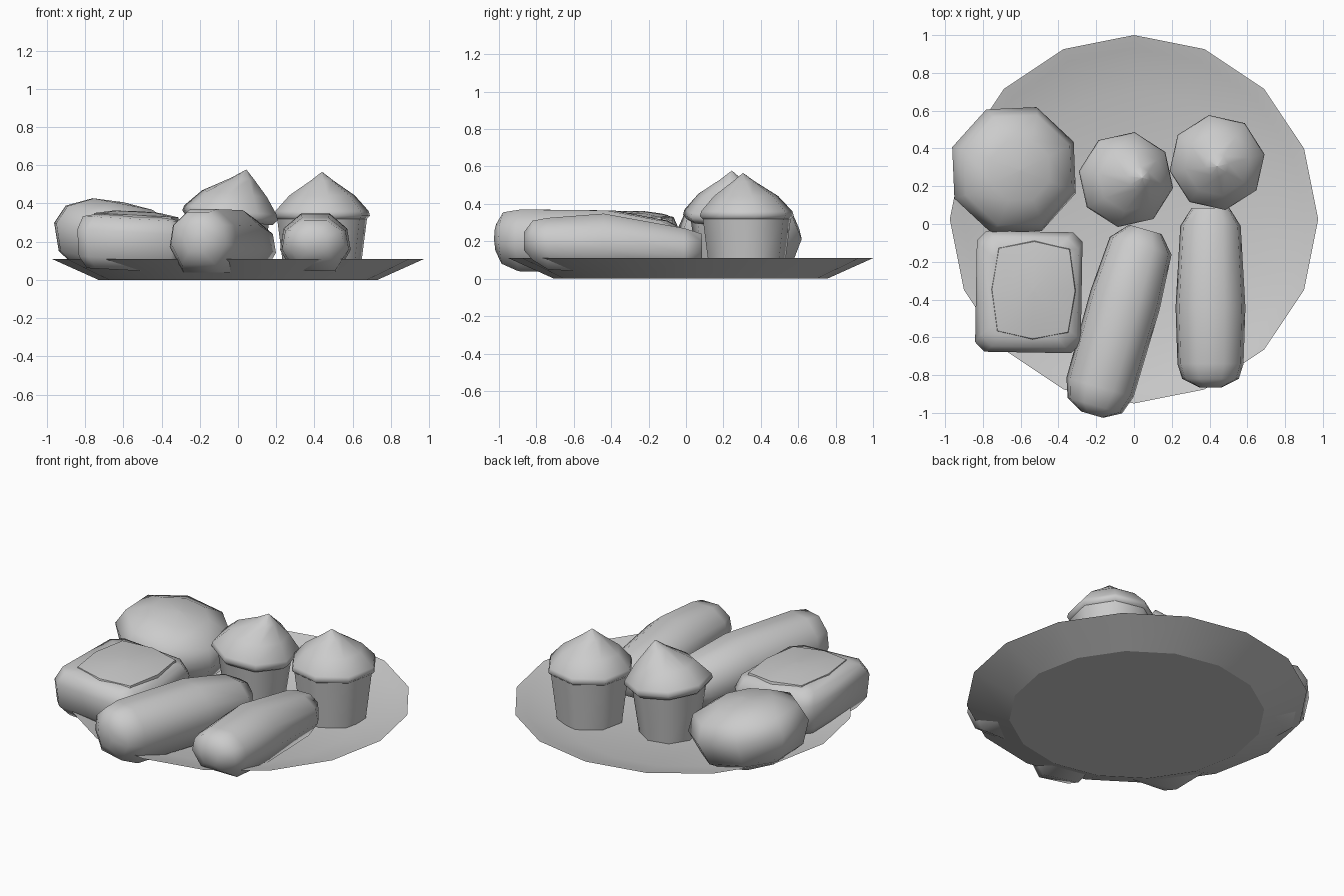
import bpy, bmesh, math
from mathutils import Vector, Matrix

cube = bpy.data.objects.get("Cube")
if cube:
    bpy.data.objects.remove(cube, do_unlink=True)


def material(name, grey):
    m = bpy.data.materials.new(name)
    m.use_nodes = True
    colour = (grey, grey, grey, 1)
    m.diffuse_color = colour
    m.node_tree.nodes["Principled BSDF"].inputs["Base Color"].default_value = colour
    return m


GREY = material("light grey", 0.6)


def ring(sides, rx, ry, centre, turn=0.0):
    """Horizontal polygon of points around a centre."""
    return [Vector(centre) + Vector((rx * math.cos(a), ry * math.sin(a), 0))
            for a in (turn + i * math.tau / sides for i in range(sides))]


def loft(name, rings, matrix=Matrix(), angle=60):
    """Skin a stack of equal rings, close both ends and shade smooth."""
    bm = bmesh.new()
    loops = [[bm.verts.new(matrix @ p) for p in r] for r in rings]
    n = len(loops[0])
    for low, high in zip(loops, loops[1:]):
        for i in range(n):
            j = (i + 1) % n
            bm.faces.new((low[i], low[j], high[j], high[i]))
    bm.faces.new(loops[0][::-1])
    bm.faces.new(loops[-1])
    bmesh.ops.remove_doubles(bm, verts=bm.verts, dist=0.0005)
    bmesh.ops.recalc_face_normals(bm, faces=bm.faces)
    mesh = bpy.data.meshes.new(name)
    bm.to_mesh(mesh)
    bm.free()
    mesh.materials.append(GREY)
    ob = bpy.data.objects.new(name, mesh)
    bpy.context.collection.objects.link(ob)
    bpy.ops.object.select_all(action="DESELECT")
    ob.select_set(True)
    bpy.context.view_layer.objects.active = ob
    bpy.ops.object.shade_smooth_by_angle(angle=math.radians(angle))
    return ob


def place(x, y, z, turn=0, tilt_x=0, tilt_y=0):
    return (Matrix.Translation((x, y, z)) @ Matrix.Rotation(math.radians(turn), 4, "Z")
            @ Matrix.Rotation(math.radians(tilt_x), 4, "X")
            @ Matrix.Rotation(math.radians(tilt_y), 4, "Y"))


# Shallow plate with a sloping rim
plate_profile = [(0.73, 0), (0.975, 0.11), (0.905, 0.092), (0.68, 0.02)]
loft("plate", [ring(16, r, r, (0, 0.025, z), math.pi / 2) for r, z in plate_profile], angle=20)

# Round bun, leaning toward the middle
bun_profile = [(0.2, -0.2), (0.3, -0.14), (0.355, 0.0), (0.31, 0.1), (0.17, 0.165), (0.001, 0.175)]
loft("round_bun", [ring(8, r, r, (0, 0, z), math.radians(25)) for r, z in bun_profile],
     place(-0.635, 0.285, 0.235, tilt_y=11))


# Square pastry with a domed filling
def square(half_x, half_y, z, corner):
    cx, cy = half_x - corner, half_y - corner
    pts = [(half_x, cy), (cx, half_y), (-cx, half_y), (-half_x, cy)]
    return [Vector((x, y, z)) for x, y in pts + [(-x, -y) for x, y in pts]]


pastry_at = place(-0.56, -0.36, 0.19, turn=-1, tilt_y=3)
pastry_rings = [(0.22, 0.26, -0.14, 0.05), (0.265, 0.305, -0.08, 0.05), (0.28, 0.32, 0.06, 0.05),
                (0.255, 0.29, 0.13, 0.06), (0.19, 0.23, 0.145, 0.05)]
loft("square_pastry", [square(*r) for r in pastry_rings], pastry_at)
filling = [ring(8, s, s * 1.17, (0.02, 0.01, z), math.pi / 4) for s, z in
           [(0.23, 0.11), (0.22, 0.15), (0.12, 0.168), (0.001, 0.172)]]
for r in filling:
    for i in range(0, 8, 2):          # push the corners out to make a bulging square
        r[i].x = 0.02 + (r[i].x - 0.02) * 1.2
        r[i].y = 0.01 + (r[i].y - 0.01) * 1.2
loft("pastry_filling", filling, pastry_at)


# Long loaves, lofted from front to back
def loaf(name, stations, matrix):
    section = [(-0.6, 0), (-1, 0.4), (-0.9, 0.75), (-0.4, 1), (0.4, 1), (0.9, 0.75), (1, 0.4), (0.6, 0)]
    rings = [[Vector((x * w, y, low + (high - low) * z)) for x, z in section]
             for y, w, low, high in stations]
    loft(name, rings, matrix)


loaf("large_loaf", [(-0.53, 0.06, 0.15, 0.29), (-0.48, 0.15, 0.08, 0.355), (-0.38, 0.185, 0.04, 0.37),
                    (0.1, 0.19, 0.03, 0.365), (0.4, 0.17, 0.03, 0.31), (0.49, 0.09, 0.07, 0.265)],
     place(-0.075, -0.5, 0, turn=-16))
loaf("small_loaf", [(-0.475, 0.06, 0.15, 0.25), (-0.43, 0.15, 0.1, 0.31), (-0.35, 0.175, 0.05, 0.325),
                    (-0.05, 0.185, 0.03, 0.348), (0.38, 0.16, 0.03, 0.27), (0.475, 0.1, 0.08, 0.24)],
     place(0.405, -0.39, 0))


# Cupcakes: tapered case, overhanging top, pulled peak
def cupcake(name, x, y, base, mouth, brim, tip, tilt_y, turn):
    turn = math.radians(turn)
    loft(name + "_case", [ring(8, r, r, (x, y, z), turn) for r, z in [(base, 0.02), (mouth, 0.33)]], angle=60)
    tx, ty, tz = tip
    profile = [(0.9, 0.0, 0), (1, 0.1, 0), (0.97, 0.2, 0), (0.68, 0.52, 0.2), (0.24, 0.82, 0.8), (0.004, 1, 1)]
    rings = [ring(8, brim * r, brim * r, (tx * s, ty * s, tz * h), turn) for r, h, s in profile]
    loft(name + "_top", rings, place(x, y, 0.31, tilt_y=tilt_y), angle=65)


cupcake("middle_cupcake", -0.045, 0.235, 0.17, 0.215, 0.255, (0.06, 0.01, 0.275), 6, 35)
cupcake("right_cupcake", 0.44, 0.325, 0.2, 0.24, 0.255, (0.0, -0.02, 0.255), 0, 10)
